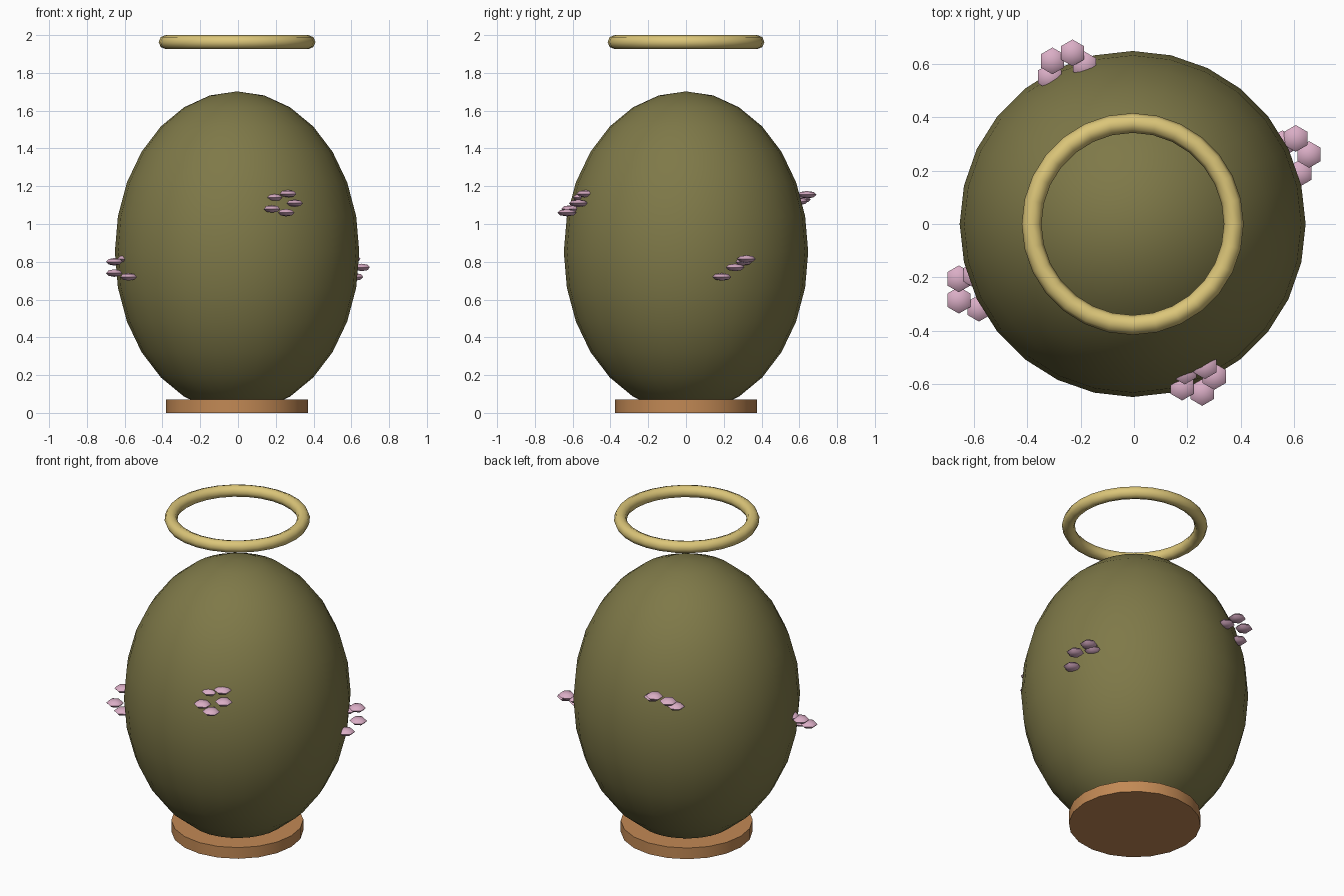
import bpy
import math

default = bpy.data.objects.get("Cube")
if default:
    bpy.data.objects.remove(default, do_unlink=True)


def make_material(name, rgb):
    mat = bpy.data.materials.new(name)
    mat.use_nodes = True
    colour = (*rgb, 1.0)
    mat.diffuse_color = colour
    mat.node_tree.nodes["Principled BSDF"].inputs["Base Color"].default_value = colour
    return mat


def finish(name, mat, angle=60):
    """Name, colour and smooth the primitive that was just added."""
    obj = bpy.context.object
    obj.name = name
    obj.data.name = name
    obj.data.materials.append(mat)
    bpy.ops.object.transform_apply(location=False, rotation=True, scale=True)
    bpy.ops.object.shade_smooth_by_angle(angle=math.radians(angle))
    return obj


olive = make_material("olive green", (0.21, 0.19, 0.065))
wood = make_material("warm brown", (0.54, 0.25, 0.09))
gold = make_material("pale gold", (0.71, 0.56, 0.19))
pink = make_material("soft pink", (0.70, 0.42, 0.56))

CENTRE_X = -0.005

# Egg-shaped body
bpy.ops.mesh.primitive_uv_sphere_add(segments=28, ring_count=14, radius=1,
                                     location=(CENTRE_X, 0, 0.852))
bpy.context.object.scale = (0.647, 0.647, 0.85)
finish("body", olive)

# Round base
bpy.ops.mesh.primitive_cylinder_add(vertices=20, radius=0.376, depth=0.07,
                                    location=(CENTRE_X, 0, 0.035))
finish("base", wood)

# Floating ring above the body
bpy.ops.mesh.primitive_torus_add(major_segments=28, minor_segments=8,
                                 major_radius=0.378, minor_radius=0.037,
                                 location=(CENTRE_X, 0, 1.963))
finish("floating_ring", gold)

# Petal centres of each flower; petals hidden inside the body are left out
flowers = {
    "front": [(0.18, -0.61, 1.08), (0.255, -0.63, 1.06), (0.30, -0.57, 1.11),
              (0.265, -0.53, 1.16), (0.19, -0.55, 1.14)],
    "left": [(0.605, 0.32, 0.815), (0.655, 0.26, 0.77), (0.62, 0.19, 0.72),
             (0.555, 0.30, 0.80)],
    "back": [(-0.305, 0.61, 1.13), (-0.23, 0.64, 1.155), (-0.315, 0.55, 1.08),
             (-0.185, 0.595, 1.12)],
    "right": [(-0.655, -0.205, 0.80), (-0.655, -0.285, 0.74),
              (-0.58, -0.315, 0.72), (-0.595, -0.19, 0.815)],
}

# Flattened six-sided petals, points facing front and back
for side, petals in flowers.items():
    for number, centre in enumerate(petals, start=1):
        bpy.ops.mesh.primitive_uv_sphere_add(segments=6, ring_count=4, radius=0.05,
                                             location=centre)
        petal = bpy.context.object
        petal.scale.z = 0.4
        # Turn the hexagon so that a vertex lies on the y axis
        widest = max(petal.data.vertices, key=lambda v: v.co.xy.length).co
        petal.rotation_euler.z = math.pi / 2 - math.atan2(widest.y, widest.x)
        finish(f"{side}_flower_petal_{number}", pink, angle=80)
